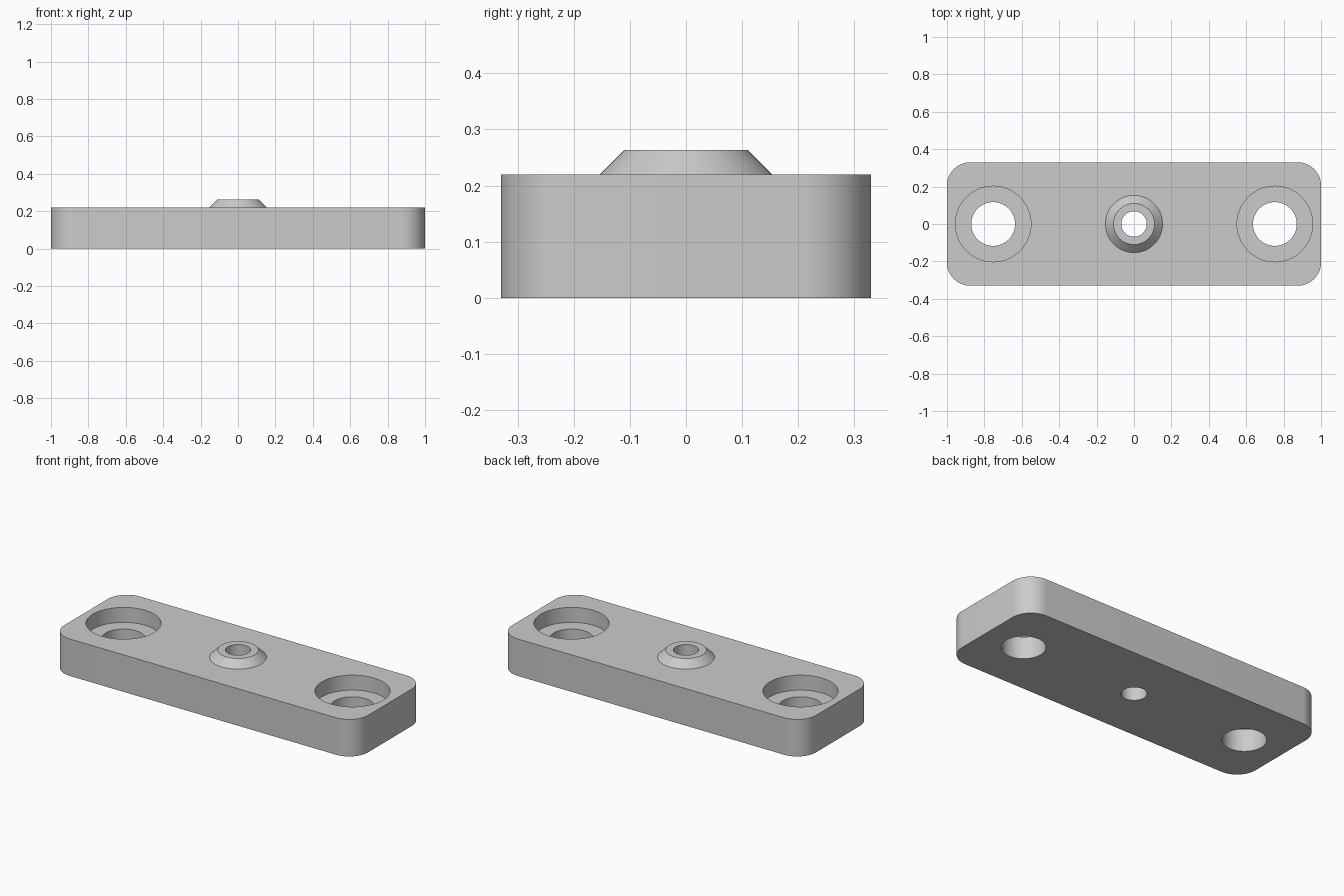
import bpy
import bmesh
from mathutils import Matrix

LENGTH, WIDTH, HEIGHT = 2.0, 0.66, 0.22
CORNER = 0.125
BOSS_TOP = 0.263
SCREW_X = 0.753
FLOOR_Z = 0.131

if "Cube" in bpy.data.objects:
    bpy.data.objects.remove(bpy.data.objects["Cube"])

grey = bpy.data.materials.new("plain grey")
grey.use_nodes = True
colour = (0.6, 0.6, 0.6, 1)
grey.diffuse_color = colour
grey.node_tree.nodes["Principled BSDF"].inputs["Base Color"].default_value = colour


def make_object(name, bm):
    mesh = bpy.data.meshes.new(name)
    bm.to_mesh(mesh)
    bm.free()
    mesh.materials.append(grey)
    obj = bpy.data.objects.new(name, mesh)
    bpy.context.collection.objects.link(obj)
    return obj


def cone(name, x, z0, z1, r0, r1):
    bm = bmesh.new()
    place = Matrix.Translation((x, 0, (z0 + z1) / 2))
    bmesh.ops.create_cone(bm, cap_ends=True, segments=96, radius1=r0,
                          radius2=r1, depth=z1 - z0, matrix=place)
    return make_object(name, bm)


def combine(target, tool, operation):
    mod = target.modifiers.new(tool.name, 'BOOLEAN')
    mod.operation, mod.object, mod.solver = operation, tool, 'EXACT'
    bpy.context.view_layer.objects.active = target
    bpy.ops.object.modifier_apply(modifier=mod.name)
    bpy.data.objects.remove(tool)


# Plate with rounded vertical corners
bm = bmesh.new()
bmesh.ops.create_cube(bm, size=1, matrix=Matrix.Translation((0, 0, HEIGHT / 2))
                      @ Matrix.Diagonal((LENGTH, WIDTH, HEIGHT, 1)))
uprights = [e for e in bm.edges
            if abs(e.verts[0].co.z - e.verts[1].co.z) > HEIGHT / 2]
bmesh.ops.bevel(bm, geom=uprights, offset=CORNER, segments=16,
                profile=0.5, affect='EDGES')
plate = make_object("mounting_plate", bm)

# Raised conical boss; its sunk base keeps the same slope
sink = 0.02
combine(plate, cone("boss", 0, HEIGHT - sink, BOSS_TOP, 0.153 + sink, 0.11), 'UNION')

# Centre hole through plate and boss
combine(plate, cone("centre_hole", 0, -0.1, 0.4, 0.068, 0.068), 'DIFFERENCE')

# Counterbored screw holes at both ends
for x in (-SCREW_X, SCREW_X):
    combine(plate, cone("screw_hole", x, -0.1, 0.4, 0.117, 0.117), 'DIFFERENCE')
    combine(plate, cone("counterbore", x, FLOOR_Z, 0.4, 0.202, 0.202), 'DIFFERENCE')

# Smooth curved walls, keep crisp rims
bpy.ops.object.select_all(action='DESELECT')
plate.select_set(True)
bpy.context.view_layer.objects.active = plate
bpy.ops.object.shade_smooth_by_angle(angle=0.5)
